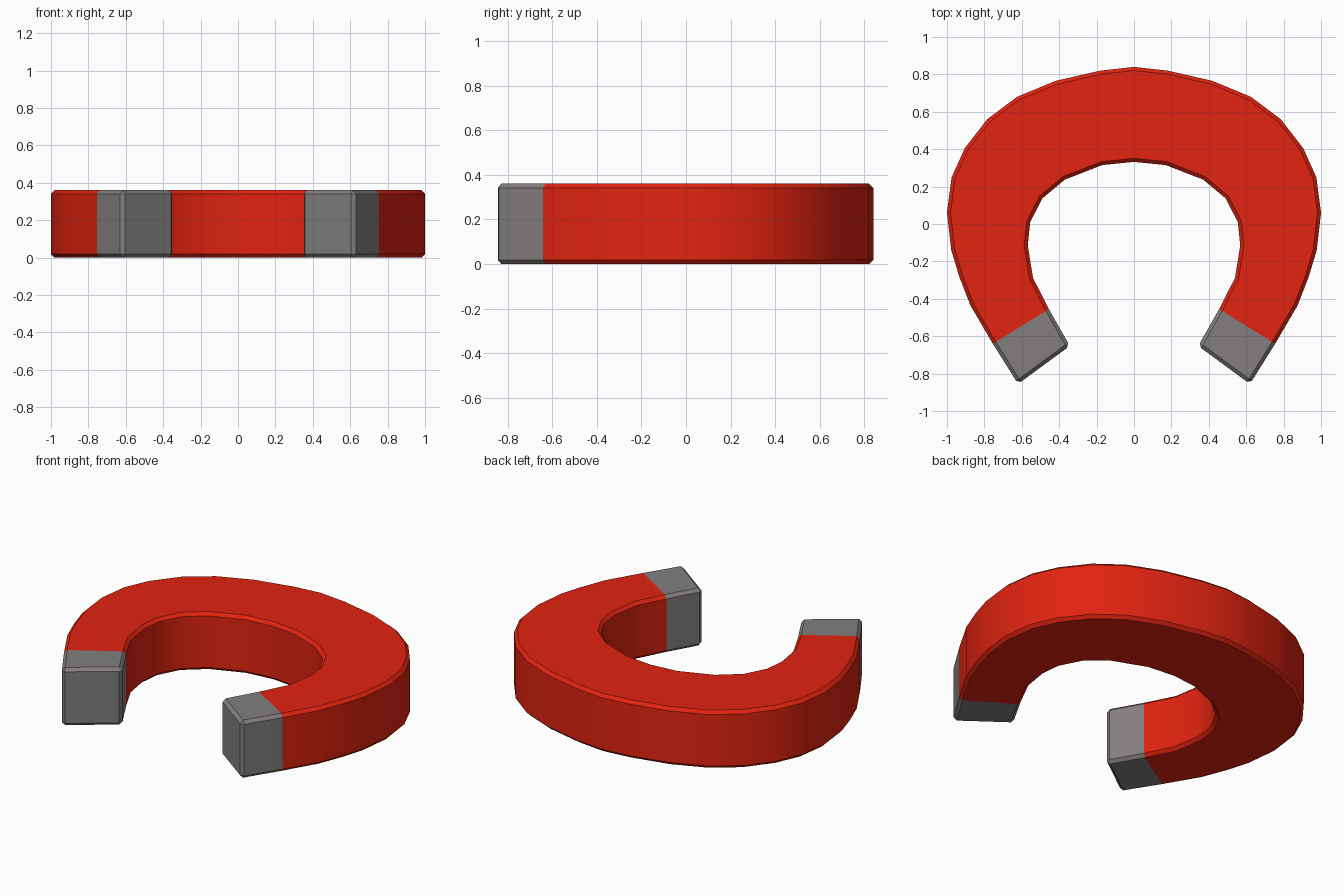
import bpy, bmesh

if "Cube" in bpy.data.objects:
    bpy.data.objects.remove(bpy.data.objects["Cube"])

HEIGHT = 0.36


def material(name, rgb):
    m = bpy.data.materials.new(name)
    m.diffuse_color = (*rgb, 1.0)
    m.use_nodes = True
    m.node_tree.nodes["Principled BSDF"].inputs["Base Color"].default_value = m.diffuse_color
    return m


# Right half of the outline, from the top of the arch down to the pole joint
outer = [(0, 0.84), (0.18, 0.82), (0.42, 0.765), (0.625, 0.68), (0.785, 0.56),
         (0.905, 0.405), (0.975, 0.25), (1.0, 0.06), (0.977, -0.14),
         (0.935, -0.28), (0.875, -0.435), (0.755, -0.64)]
inner = [(0, 0.332), (0.17, 0.315), (0.37, 0.237), (0.49, 0.137),
         (0.555, 0.01), (0.568, -0.115), (0.54, -0.288), (0.455, -0.455)]
tip_outer, tip_inner = (0.62, -0.855), (0.343, -0.652)


def mirrored(points):
    return [(-x, y) for x, y in points]


bm = bmesh.new()
verts = {}


def face(points, mat):
    vs = []
    for p in points:
        if p not in verts:
            verts[p] = bm.verts.new((p[0], p[1], 0))
        vs.append(verts[p])
    f = bm.faces.new(vs)
    f.material_index = mat


# Red arch, then the two grey poles
face(outer + inner[::-1] + mirrored(inner[1:]) + mirrored(outer[1:])[::-1], 0)
pole = [outer[-1], tip_outer, tip_inner, inner[-1]]
face(pole, 1)
face(mirrored(pole)[::-1], 1)

# Extrude upwards; side walls take the colour of the cap they touch
bottom = list(bm.faces)
ext = bmesh.ops.extrude_face_region(bm, geom=bottom, use_keep_orig=True)
top = [g for g in ext["geom"] if isinstance(g, bmesh.types.BMVert)]
bmesh.ops.translate(bm, verts=top, vec=(0, 0, HEIGHT))
caps = set(bottom) | {g for g in ext["geom"] if isinstance(g, bmesh.types.BMFace)}
for f in bm.faces:
    if f not in caps:
        f.material_index = next(c.material_index for e in f.edges
                                for c in e.link_faces if c in caps)
bmesh.ops.recalc_face_normals(bm, faces=bm.faces)

mesh = bpy.data.meshes.new("horseshoe_magnet")
bm.to_mesh(mesh)
bm.free()
mesh.materials.append(material("red paint", (0.76, 0.017, 0.005)))
mesh.materials.append(material("grey steel", (0.225, 0.212, 0.208)))
magnet = bpy.data.objects.new("horseshoe_magnet", mesh)
bpy.context.collection.objects.link(magnet)

# Small chamfer on the rims and pole corners only
bevel = magnet.modifiers.new("chamfer", 'BEVEL')
bevel.width = 0.019
bevel.segments = 1
bevel.limit_method = 'ANGLE'
bevel.angle_limit = 0.8

bpy.context.view_layer.objects.active = magnet
magnet.select_set(True)
bpy.ops.object.modifier_apply(modifier="chamfer")
bpy.ops.object.shade_smooth_by_angle(angle=0.55)
